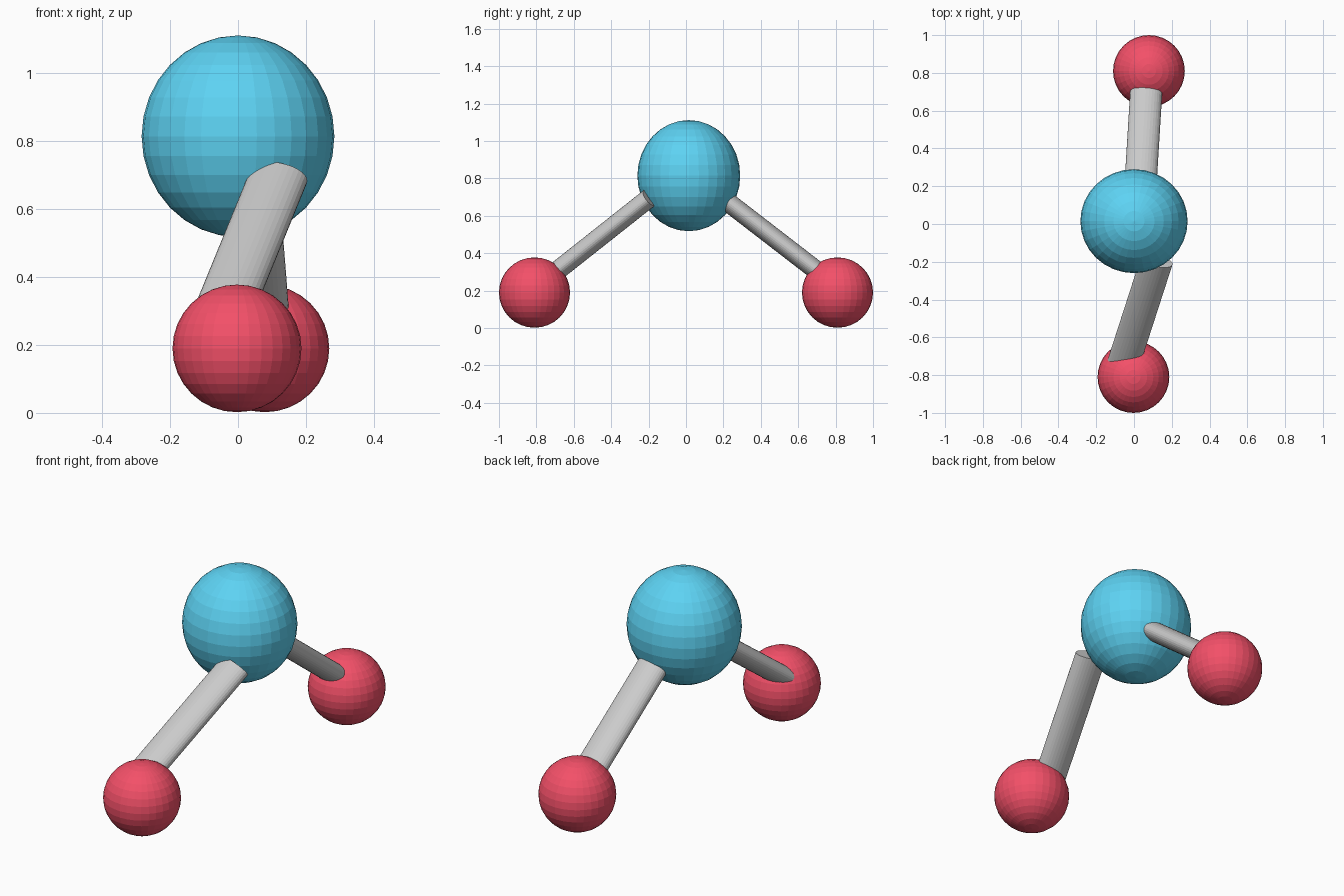
import bpy
from mathutils import Vector, Matrix

if "Cube" in bpy.data.objects:
    bpy.data.objects.remove(bpy.data.objects["Cube"])


def material(name, color):
    m = bpy.data.materials.new(name)
    m.diffuse_color = (*color, 1)
    m.use_nodes = True
    m.node_tree.nodes["Principled BSDF"].inputs["Base Color"].default_value = m.diffuse_color
    return m


blue = material("blue", (0.11, 0.65, 0.90))
red = material("red", (0.90, 0.08, 0.14))


def ball(name, center, radii, mat):
    bpy.ops.mesh.primitive_uv_sphere_add(segments=32, ring_count=16, radius=1, location=center)
    ob = bpy.context.object
    ob.name = name
    ob.scale = radii
    ob.data.materials.append(mat)


def rod(name, start, end, wide=0.087, thin=0.051):
    # Oval rod between two points, its wide side lying along x
    start, end = Vector(start), Vector(end)
    axis = (end - start).normalized()
    side = Vector((1, 0, 0))
    side = (side - axis * side.dot(axis)).normalized()
    up = axis.cross(side)
    bpy.ops.mesh.primitive_cylinder_add(vertices=32, radius=1, depth=(end - start).length)
    ob = bpy.context.object
    ob.name = name
    rot = Matrix((side, up, axis)).transposed().to_4x4()
    ob.matrix_world = (Matrix.Translation((start + end) / 2) @ rot
                       @ Matrix.Diagonal((wide, thin, 1, 1)))


# Large central ball
ball("center_ball", (0, 0.015, 0.815), (0.284, 0.275, 0.297), blue)

# Two small outer balls
ball("front_ball", (-0.003, -0.81, 0.19), (0.19, 0.19, 0.188), red)
ball("back_ball", (0.079, 0.81, 0.19), (0.19, 0.19, 0.188), red)

# Connecting rods
rod("front_rod", (-0.067, -0.773, 0.24), (0.12, -0.195, 0.697))
rod("back_rod", (0.070, 0.786, 0.24), (0.034, 0.20, 0.692), wide=0.085)
